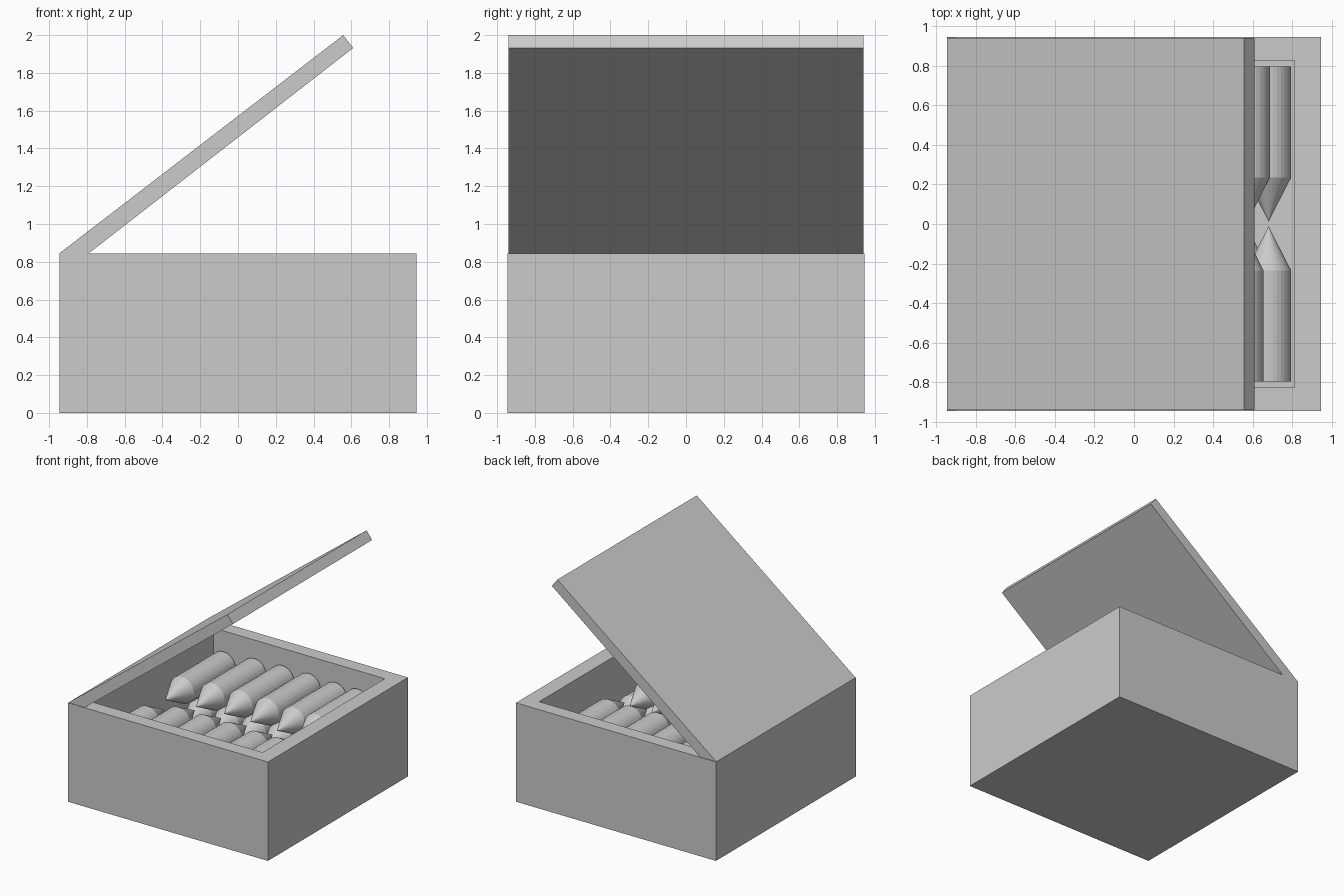
import bpy, bmesh, math

if "Cube" in bpy.data.objects:
    bpy.data.objects.remove(bpy.data.objects["Cube"])

grey = bpy.data.materials.new("plain grey")
grey.diffuse_color = (0.6, 0.6, 0.6, 1)
grey.use_nodes = True
grey.node_tree.nodes["Principled BSDF"].inputs["Base Color"].default_value = grey.diffuse_color


def make_object(name, bm):
    bmesh.ops.recalc_face_normals(bm, faces=bm.faces)
    mesh = bpy.data.meshes.new(name)
    bm.to_mesh(mesh)
    bm.free()
    mesh.materials.append(grey)
    obj = bpy.data.objects.new(name, mesh)
    bpy.context.collection.objects.link(obj)
    return obj


def skin(name, rings):
    """Bridge equal-length rings of points and cap both ends."""
    bm = bmesh.new()
    loops = [[bm.verts.new(p) for p in ring] for ring in rings]
    for a, b in zip(loops, loops[1:]):
        n = len(a)
        for i in range(n):
            j = (i + 1) % n
            bm.faces.new((a[i], a[j], b[j], b[i]))
    bm.faces.new(loops[0])
    bm.faces.new(loops[-1])
    return make_object(name, bm)


def rect(hx, hy, z):
    return [(-hx, -hy, z), (hx, -hy, z), (hx, hy, z), (-hx, hy, z)]


# Open box: outer wall, rim, inner wall and floor
TOP = 0.845
skin("box", [rect(0.945, 0.945, 0), rect(0.945, 0.945, TOP),
             rect(0.81, 0.825, TOP), rect(0.81, 0.825, 0.12)])

# Tilted lid: side profile extruded across the depth
profile = [(-0.945, TOP), (-0.79, TOP), (0.61, 1.932), (0.557, 2.0)]
skin("lid", [[(x, y, z) for x, z in profile] for y in (-0.94, 0.94)])


# Round with a cylindrical body and a pointed nose towards the middle
R, SEG = 0.114, 32


def cartridge(name, x, z, side):
    bm = bmesh.new()
    rings = []
    for y in (0.797, 0.235):
        rings.append([bm.verts.new((x + R * math.cos(2 * math.pi * i / SEG), side * y,
                                    z + R * math.sin(2 * math.pi * i / SEG)))
                      for i in range(SEG)])
    tip = bm.verts.new((x, side * 0.012, z))
    tail, neck = rings
    for i in range(SEG):
        j = (i + 1) % SEG
        bm.faces.new((tail[i], tail[j], neck[j], neck[i]))
        bm.faces.new((neck[i], neck[j], tip))
    bm.faces.new(tail)
    make_object(name, bm)


# Three staggered layers in each of the two facing rows
middle = [(x, 0.41) for x in (-0.53, -0.27, -0.015, 0.23, 0.455, 0.68)]
bottom = [(x, 0.235) for x in (-0.695, -0.40, -0.14, 0.11, 0.355, 0.57)]
back_top = [(-0.695, 0.57), (-0.405, 0.59), (-0.14, 0.60),
            (0.11, 0.60), (0.36, 0.59), (0.573, 0.59)]
front_top = [(-0.695, 0.50), (-0.40, 0.57), (-0.15, 0.57),
             (0.09, 0.57), (0.335, 0.56), (0.541, 0.56)]

for row, side, top in (("back", 1, back_top), ("front", -1, front_top)):
    for layer, spots in (("bottom", bottom), ("middle", middle), ("top", top)):
        for k, (x, z) in enumerate(spots, 1):
            cartridge(f"{row}_{layer}_cartridge_{k}", x, z, side)
